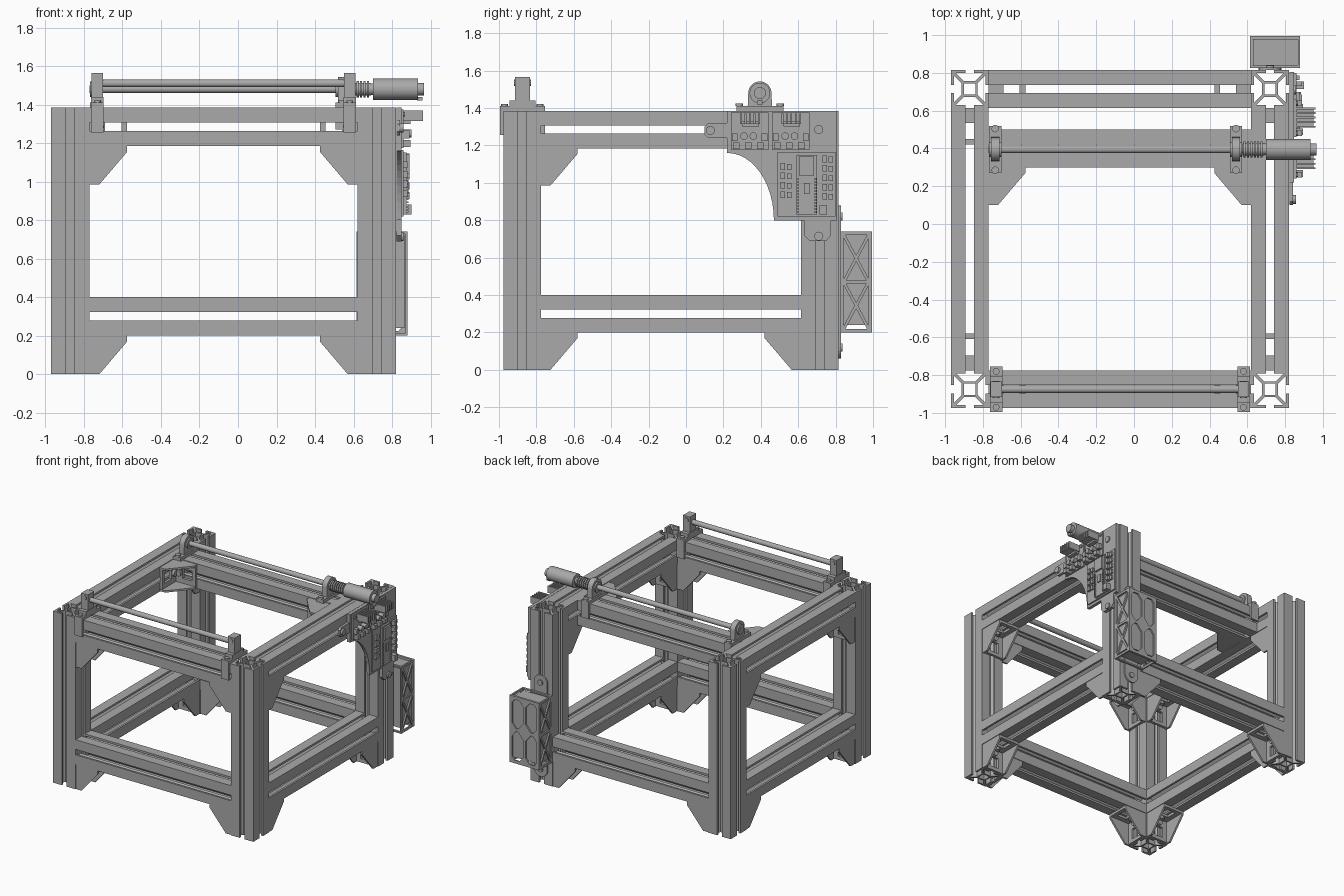
import bpy, bmesh, math
from mathutils import Matrix, Vector

cube = bpy.data.objects.get("Cube")
if cube:
    bpy.data.objects.remove(cube, do_unlink=True)

grey = bpy.data.materials.new("plain grey")
grey.use_nodes = True
grey.diffuse_color = (0.4, 0.4, 0.4, 1)
grey.node_tree.nodes["Principled BSDF"].inputs["Base Color"].default_value = (0.4, 0.4, 0.4, 1)


class Part:
    """Collects primitives into one mesh object."""
    def __init__(self):
        self.bm = bmesh.new()

    def box(self, x0, x1, y0, y1, z0, z1):
        m = Matrix.Translation(((x0 + x1) / 2, (y0 + y1) / 2, (z0 + z1) / 2))
        m = m @ Matrix.Diagonal((abs(x1 - x0), abs(y1 - y0), abs(z1 - z0), 1))
        bmesh.ops.create_cube(self.bm, size=1, matrix=m)
        return self

    def prism(self, pts, to3d, depth):
        """Extrude a 2D outline; to3d maps (u, v) to space, depth is a vector."""
        f = self.bm.faces.new([self.bm.verts.new(to3d(u, v)) for u, v in pts])
        ext = bmesh.ops.extrude_face_region(self.bm, geom=[f], use_keep_orig=True)
        top = [v for v in ext["geom"] if isinstance(v, bmesh.types.BMVert)]
        bmesh.ops.translate(self.bm, verts=top, vec=depth)
        return self

    def cyl(self, start, axis, length, r, n=32):
        d = Vector(axis)
        m = Matrix.Translation(Vector(start) + d * length / 2) @ d.to_track_quat("Z", "Y").to_matrix().to_4x4()
        bmesh.ops.create_cone(self.bm, cap_ends=True, segments=n, radius1=r, radius2=r, depth=length, matrix=m)
        return self

    def bar(self, a, b, w, t):
        """Flat strut in the yz plane, thickness t along x."""
        a, b = Vector(a), Vector(b)
        side = (b - a).normalized().cross(Vector((1, 0, 0))) * w / 2
        q = [a + side, b + side, b - side, a - side]
        return self.prism([(p.y, p.z) for p in q], lambda u, v: (a.x, u, v), (t, 0, 0))

    def done(self, name, matrix=None, smooth=False):
        bmesh.ops.recalc_face_normals(self.bm, faces=self.bm.faces)
        me = bpy.data.meshes.new(name)
        self.bm.to_mesh(me)
        self.bm.free()
        me.materials.append(grey)
        ob = bpy.data.objects.new(name, me)
        bpy.context.collection.objects.link(ob)
        if matrix:
            ob.matrix_world = matrix
        if smooth:
            bpy.ops.object.select_all(action="DESELECT")
            ob.select_set(True)
            bpy.context.view_layer.objects.active = ob
            bpy.ops.object.shade_smooth_by_angle(angle=math.radians(35))
        return ob


def frame(origin, a, b):
    a, b = Vector(a), Vector(b)
    return Matrix.Translation(origin) @ Matrix((a, b, a.cross(b))).transposed().to_4x4()


# Slotted extrusion, running along local z
L, T = 0.1, 0.084
corner = [(.022, L), (L, L), (L, .022), (T, .022), (T, .072), (.042, .03), (.03, .042), (.072, T), (.022, T)]


def extrusion(name, matrix, length, core):
    p = Part()
    for k in range(4):
        r = Matrix.Rotation(k * math.pi / 2, 3, "Z")
        p.prism(corner, lambda u, v: r @ Vector((u, v, 0)), (0, 0, length))
        if core:
            wall = [(-.042, .03), (.042, .03), (.042, .042), (-.042, .042)]
            p.prism(wall, lambda u, v: r @ Vector((u, v, 0)), (0, 0, length))
    p.done(name, matrix)


X, Y, Z = (1, 0, 0), (0, 1, 0), (0, 0, 1)
XS, YS, H = (-.87, .72), (-.875, .715), 1.385
X0, X1, Y0, Y1 = XS[0] + L, XS[1] - L, YS[0] + L, YS[1] - L
for x in XS:
    for y in YS:
        extrusion("post", frame((x, y, 0), X, Y), H, True)
for y, z in ((YS[0], .3), (YS[1], .3), (YS[0], 1.285), (.4, 1.285)):
    extrusion("cross_beam", frame((X0, y, z), Y, Z), X1 - X0, False)
for x in XS:
    for z in (.3, 1.285):
        extrusion("side_beam", frame((x, Y0, z), Z, X), Y1 - Y0, False)


# Corner gussets: two cheeks and two windowed flanges
def gusset(origin, a, b):
    p = Part()
    cheek = [(0, 0), (.195, 0), (.195, .03), (.05, .2), (0, .2)]
    for c in (-.095, .08):
        p.prism(cheek, lambda u, v: (u, v, c), (0, 0, .015))
    for lo, hi in ((0, .08), (.165, .195)):
        p.box(lo, hi, 0, .02, -.085, .085)
        p.box(0, .02, lo, hi, -.085, .085)
    for c in (-.085, .04):
        p.box(.08, .165, 0, .02, c, c + .045)
        p.box(0, .02, .08, .165, c, c + .045)
    p.cyl((.05, .02, 0), Y, .02, .025, 12).cyl((.02, .05, 0), X, .02, .025, 12)
    p.done("gusset", frame(origin, a, b))


down = (0, 0, -1)
for z in (.2, 1.185):
    for y in YS if z < 1 else YS[:1]:
        gusset((X0, y, z), X, down)
        gusset((X1, y, z), (-1, 0, 0), down)
    for x in XS:
        gusset((x, Y0, z), Y, down)
        gusset((x, Y1, z), (0, -1, 0), down)
gusset((X0, .3, 1.285), X, (0, -1, 0))
gusset((X1, .3, 1.285), (-1, 0, 0), (0, -1, 0))

# Front rod in two upright blocks that saddle the beam
for x in (-.73, .58):
    p = Part().box(x - .033, x + .033, -.995, -.755, 1.385, 1.41)
    p.box(x - .033, x + .033, -.945, -.805, 1.41, 1.44).box(x - .03, x + .03, -.915, -.835, 1.44, 1.565)
    for y in (-.995, -.775):
        p.box(x - .033, x + .033, y, y + .02, 1.255, 1.39)
    for y in (-.97, -.78):
        p.cyl((x, y, 1.41), Z, .012, .018, 12)
    p.cyl((x, -.92, 1.535), Y, .09, .018, 16)
    p.done("front_rod_block", smooth=True)
Part().cyl((-.7, -.875, 1.51), X, 1.25, .02).done("front_rod", smooth=True)

# Rear rod in pillow bearings
arch = [(-.065, 1.41)] + [(.062 * math.cos(t), 1.48 + .062 * math.sin(t))
        for t in [math.pi * (1 - k / 16) for k in range(17)]] + [(.065, 1.41)]
for x in (-.735, .54):
    p = Part().box(x - .033, x + .033, .27, .52, 1.385, 1.41)
    p.prism(arch, lambda u, v: (x - .022, .395 + u, v), (.044, 0, 0))
    p.cyl((x - .033, .395, 1.48), X, .066, .04)
    for y in (.285, .505):
        p.cyl((x, y, 1.41), Z, .015, .02, 12)
    for y in (.275, .502):
        p.box(x - .033, x + .033, y, y + .018, 1.27, 1.39)
    p.done("pillow_bearing", smooth=True)
Part().cyl((-.77, .395, 1.48), X, 1.36, .02).done("rear_rod", smooth=True)
p = Part().cyl((.575, .395, 1.48), X, .115, .032)
for k in range(6):
    p.cyl((.58 + k * .018, .395, 1.48), X, .011, .043)
p.done("coupler", smooth=True)
p = Part().cyl((.7, .395, 1.48), X, .235, .055).cyl((.69, .395, 1.48), X, .02, .03)
p.cyl((.935, .395, 1.48), X, .03, .032).box(.93, .958, .38, .41, 1.42, 1.44)
p.done("motor", smooth=True)

# Electronics plate with a curved lower edge
arc = [(.22 + .25 * math.sin(t), .8 + .36 * math.cos(t)) for t in [k * math.pi / 24 for k in range(13)]]
plate = arc + [(.61, .8), (.63, .8), (.63, .72), (.66, .69), (.75, .69), (.775, .72), (.775, .8),
               (.805, .8), (.805, 1.385), (.22, 1.385), (.22, 1.32)]
ear = [(.22, 1.32), (.12, 1.32), (.1, 1.3), (.1, 1.26), (.12, 1.24), (.22, 1.24)]
p = Part().prism(plate, lambda u, v: (.822, u, v), (.026, 0, 0)).prism(ear, lambda u, v: (.822, u, v), (.02, 0, 0))
for y, z in ((.13, 1.28), (.71, 1.285), (.71, .715)):
    p.cyl((.84, y, z), X, .018, .024, 16)
p.done("electronics_plate")

# Two motor driver boards with finned heat sinks
for y in (.24, .46):
    p = Part().box(.848, .86, y, y + .2, 1.175, 1.375)
    p.box(.86, .895, y + .06, y + .15, 1.3, 1.315).box(.86, .95, y + .05, y + .155, 1.315, 1.33)
    for k in range(5):
        p.box(.86, .96, y + .05 + k * .024, y + .06 + k * .024, 1.315, 1.37)
    for k in range(3):
        p.box(.86, .895, y + .01 + k * .065, y + .045 + k * .065, 1.18, 1.215)
    for u in (.02, .18):
        p.box(.86, .89, y + u - .015, y + u + .015, 1.225, 1.265)
        p.cyl((.86, y + u, 1.35), X, .008, .012, 12)
    for u in (.07, .12):
        p.cyl((.86, y + u, 1.25), X, .04, .02, 16)
    p.done("driver_board")

# Controller board with modules and pin rows
p = Part().box(.848, .86, .49, .8, .82, 1.165).box(.86, .875, .59, .7, .83, 1.15)
p.box(.875, .89, .605, .685, 1.04, 1.14).box(.875, .885, .63, .66, .94, 1.0)
p.box(.86, .9, .715, .755, .83, .88)
for k in range(12):
    for y in (.592, .688):
        p.box(.875, .885, y, y + .01, .84 + k * .016, .849 + k * .016)
for k in range(5):
    p.box(.86, .89, .73, .755, .91 + k * .05, .945 + k * .05)
    p.box(.86, .875, .762, .785, .91 + k * .05, .94 + k * .05)
for z in (.92, .97, 1.02, 1.07):
    p.box(.86, .88, .505, .53, z, z + .035).box(.86, .875, .54, .565, z, z + .03)
p.done("controller_board")

# Power supply: inner body, outer cage with crossed sides and hexagonal rear windows
xa, xb, ya, yb, za, zm, zb = .615, .88, .825, .995, .2, .47, .74
Part().box(xa + .015, xb - .015, ya + .01, yb - .015, za + .04, zb - .02).done("power_supply_body")
p = Part()
w = .018
for x in (xa, xb - .012):
    for y in (ya, yb - w):
        p.box(x, x + .012, y, y + w, za, zb)
    for z in (za, zm - w / 2, zb - w):
        p.box(x, x + .012, ya, yb, z, z + w)
    for lo, hi in ((za + w, zm), (zm, zb - w)):
        p.bar((x, ya + w, lo), (x, yb - w, hi), .016, .012)
        p.bar((x, yb - w, lo), (x, ya + w, hi), .016, .012)
mid = (xa + xb) / 2
for x in (xa, mid - .012, xb - .024):
    p.box(x, x + .024, yb - .012, yb, za, zb)
for z in (za, zm - .012, zb - .024):
    p.box(xa, xb, yb - .012, yb, z, z + .024)
for xl, xr in ((xa, mid), (mid, xb)):
    for lo, hi in ((za, zm), (zm, zb)):
        for cx, sx in ((xl, 1), (xr, -1)):
            for cz, sz in ((lo, 1), (hi, -1)):
                tri = [(cx, cz), (cx + sx * .066, cz), (cx, cz + sz * .08)]
                p.prism(tri, lambda u, v: (u, yb - .012, v), (0, .012, 0))
for y in (ya, yb - w):
    p.box(xa, xb, y, y + w, zb - .012, zb).box(xa, xb, y, y + w, za, za + .012)
p.done("power_supply_cage")

# Strap with round ends that holds the supply on the post
half = [k * math.pi / 10 for k in range(11)]
strap = [(.72 + .06 * math.cos(t), .82 + .06 * math.sin(t)) for t in half]
strap += [(.72 - .06 * math.cos(t), .12 - .06 * math.sin(t)) for t in half]
p = Part().prism(strap, lambda u, v: (u, .816, v), (0, .012, 0))
for z in (.82, .12):
    p.cyl((.72, .828, z), Y, .01, .022, 16)
p.done("supply_strap")
